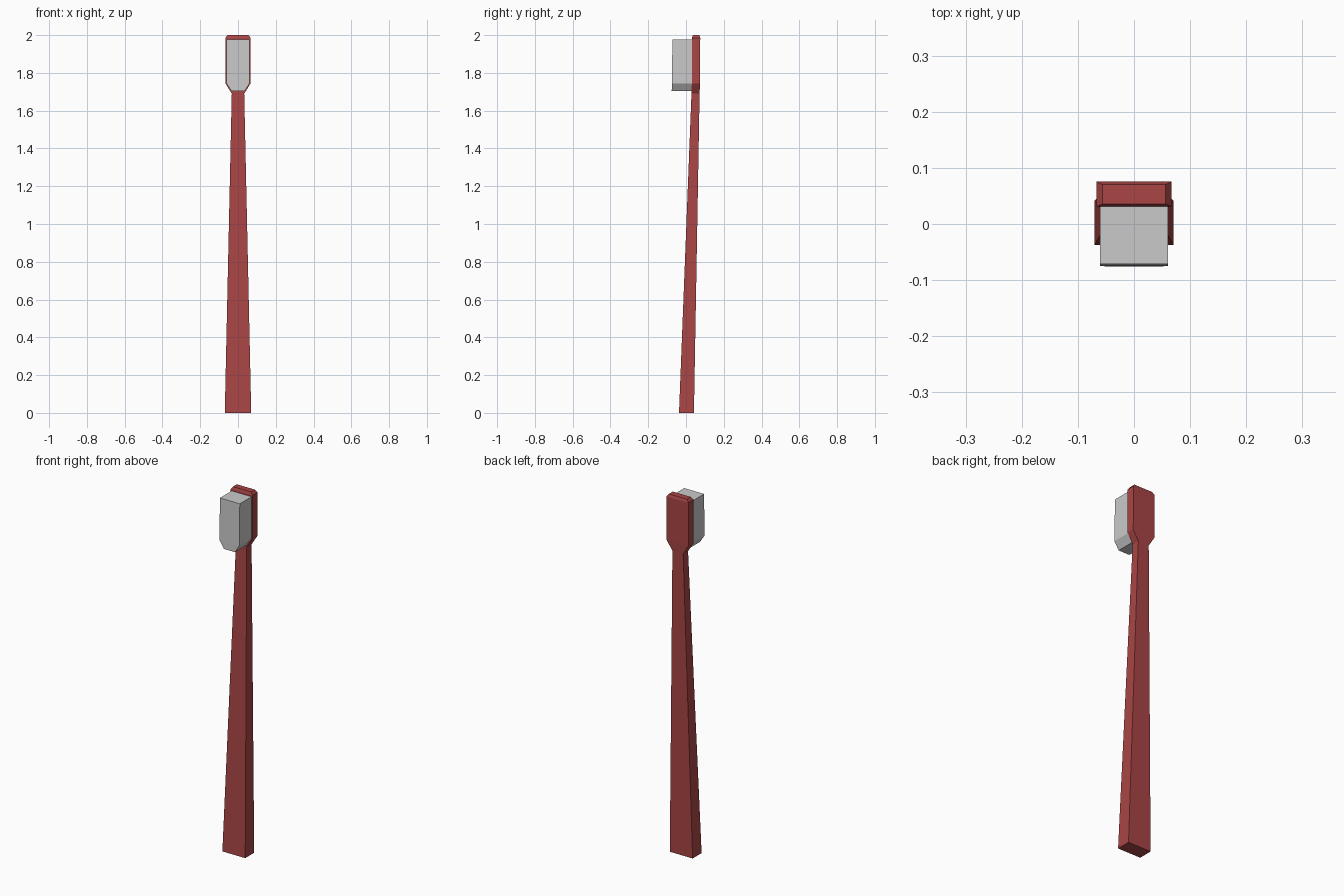
import bpy, bmesh

if "Cube" in bpy.data.objects:
    bpy.data.objects.remove(bpy.data.objects["Cube"])


def material(name, rgb):
    m = bpy.data.materials.new(name)
    m.diffuse_color = (*rgb, 1)
    m.use_nodes = True
    m.node_tree.nodes["Principled BSDF"].inputs["Base Color"].default_value = m.diffuse_color
    return m


def loft(name, sections, mat):
    """Stack rectangular sections (z, half width, y front, y back)."""
    bm = bmesh.new()
    rings = [[bm.verts.new(p) for p in ((-w, f, z), (w, f, z), (w, b, z), (-w, b, z))]
             for z, w, f, b in sections]
    for lo, hi in zip(rings, rings[1:]):
        for i in range(4):
            j = (i + 1) % 4
            bm.faces.new((lo[i], lo[j], hi[j], hi[i]))
    bm.faces.new(rings[0][::-1])
    bm.faces.new(rings[-1])
    bmesh.ops.recalc_face_normals(bm, faces=bm.faces)
    mesh = bpy.data.meshes.new(name)
    bm.to_mesh(mesh)
    bm.free()
    mesh.materials.append(mat)
    obj = bpy.data.objects.new(name, mesh)
    bpy.context.collection.objects.link(obj)
    return obj


red = material("red plastic", (0.40, 0.06, 0.06))
grey = material("pale grey bristle", (0.59, 0.59, 0.60))

# Handle tapering to the neck, then flaring into the flat head
loft("handle", [
    (0.0, 0.070, -0.037, 0.042),
    (1.69, 0.033, 0.029, 0.072),
    (1.745, 0.067, 0.031, 0.074),
    (1.985, 0.067, 0.031, 0.0755),
    (2.0, 0.056, 0.036, 0.070),
], red)

# Bristle block with a narrowed lower end, front leaning slightly
loft("bristles", [
    (1.703, 0.034, -0.0755, 0.033),
    (1.745, 0.061, -0.0752, 0.033),
    (1.977, 0.061, -0.0715, 0.033),
], grey)
